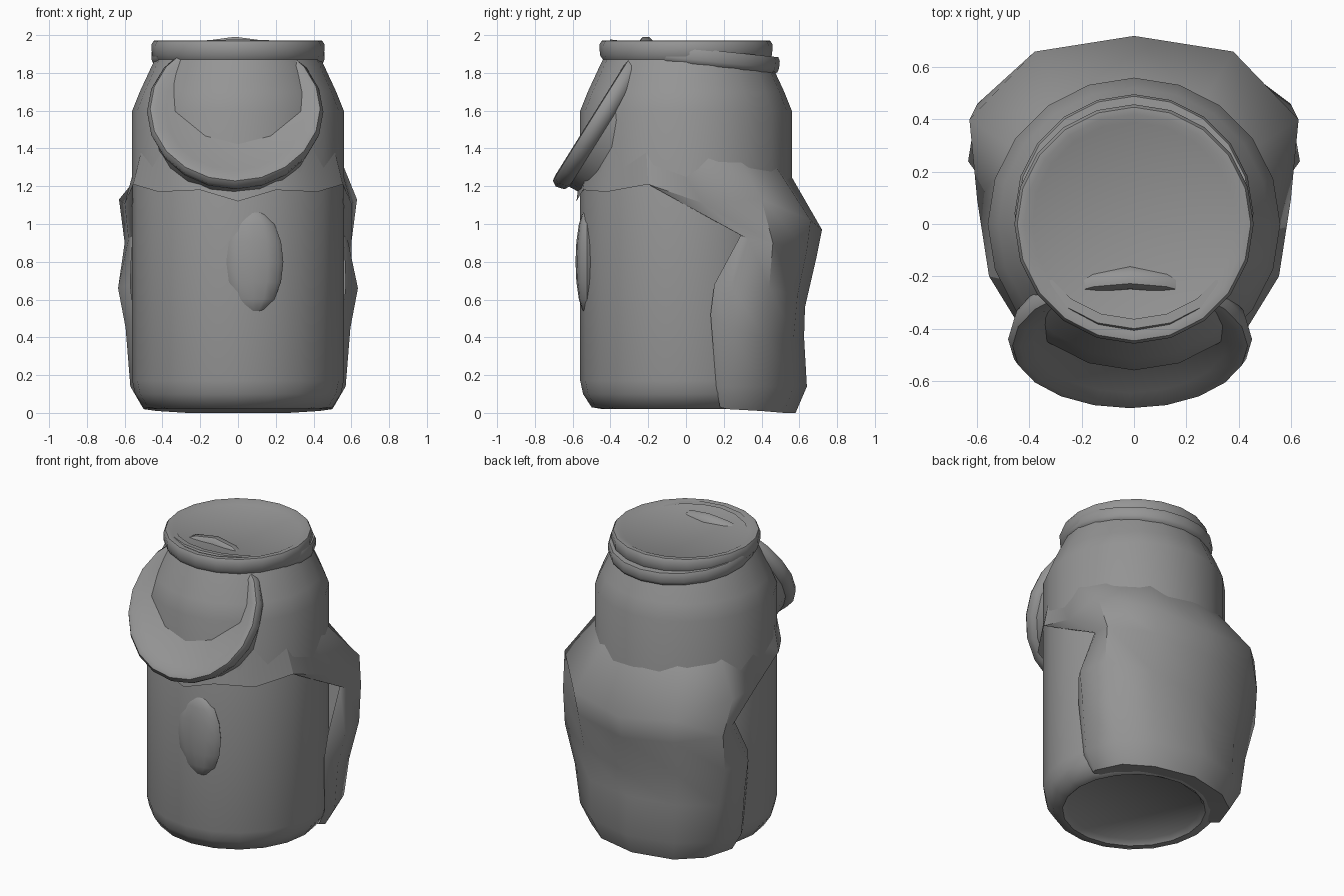
import bpy, bmesh, math

if "Cube" in bpy.data.objects:
    bpy.data.objects.remove(bpy.data.objects["Cube"])

grey = bpy.data.materials.new("dark_grey")
grey.diffuse_color = (.3, .3, .3, 1)
grey.use_nodes = True
grey.node_tree.nodes["Principled BSDF"].inputs["Base Color"].default_value = grey.diffuse_color


def finish(name, bm, angle=50):
    bmesh.ops.remove_doubles(bm, verts=bm.verts, dist=0.0005)
    bmesh.ops.recalc_face_normals(bm, faces=bm.faces)
    me = bpy.data.meshes.new(name)
    bm.to_mesh(me)
    bm.free()
    me.materials.append(grey)
    ob = bpy.data.objects.new(name, me)
    bpy.context.collection.objects.link(ob)
    bpy.ops.object.select_all(action='DESELECT')
    ob.select_set(True)
    bpy.context.view_layer.objects.active = ob
    bpy.ops.object.shade_smooth_by_angle(angle=math.radians(angle))
    return ob


def lathe(name, profile, loc=(0, 0, 0), tilt=0, n=20):
    """Spin a (radius, height) profile around z, then tilt about x."""
    bm = bmesh.new()
    rings = [[bm.verts.new((r * math.cos(2 * math.pi * i / n),
                            r * math.sin(2 * math.pi * i / n), z)) for i in range(n)]
             for r, z in profile]
    for a, b in zip(rings, rings[1:]):
        for i in range(n):
            j = (i + 1) % n
            bm.faces.new((a[i], a[j], b[j], b[i]))
    bmesh.ops.dissolve_degenerate(bm, dist=0.0001, edges=bm.edges)
    ob = finish(name, bm)
    ob.location = loc
    ob.rotation_euler.x = math.radians(tilt)
    return ob


def mirrored_sheet(name, rows):
    """Loft rows of right-hand points ending at x = 0, mirrored to the left."""
    bm = bmesh.new()
    grid = []
    for row in rows:
        full = list(row) + [(-x, y, z) for x, y, z in reversed(row[:-1])]
        grid.append([bm.verts.new(p) for p in full])
    for a, b in zip(grid, grid[1:]):
        for i in range(len(a) - 1):
            bm.faces.new((a[i], a[i + 1], b[i + 1], b[i]))
    return finish(name, bm)


# Jar body with shoulder, lid rim and recessed ends
lathe("jar_body", [(0, .05), (.41, .05), (.44, .02), (.5, .03), (.545, .1),
                   (.56, .17), (.56, 1.6), (.52, 1.7), (.455, 1.84), (.44, 1.87),
                   (.456, 1.895), (.458, 1.95), (.447, 1.97), (.42, 1.972),
                   (.39, 1.957), (0, 1.957)])

# Second rim slipping down at the back of the lid
lathe("slipped_rim", [(.42, -.06), (.45, -.04), (.457, -.02), (.457, .02),
                      (.447, .04), (.41, .04)], (0, .04, 1.89), -6)

# Tilted disc with a rounded lip, cutting through the front
lathe("front_disc", [(0, -.03), (.37, -.03), (.42, -.005), (.45, -.01),
                     (.467, -.04), (.455, -.085), (.43, -.1), (.42, -.28)],
      (-.015, -.475, 1.615), 58)

# Collar below the disc
mirrored_sheet("front_collar", [
    [(.47, -.22, 1.56), (.38, -.38, 1.5), (.2, -.5, 1.5), (0, -.53, 1.5)],
    [(.555, -.2, 1.21), (.42, -.42, 1.17), (.2, -.545, 1.18), (0, -.58, 1.12)]])

# Cape wrapped round the back, notched at each side and tucked under the base
mirrored_sheet("back_cape", [
    [(.47, -.22, 1.56), (.52, .05, 1.4), (.45, .28, 1.35), (.26, .46, 1.33), (0, .53, 1.3)],
    [(.555, -.2, 1.21), (.6, .09, 1.11), (.63, .4, 1.13), (.38, .66, 1.02), (0, .72, .97)],
    [(.56, .29, .94), (.58, .33, .92), (.6, .46, .9), (.36, .64, .86), (0, .69, .82)],
    [(.57, .15, .68), (.635, .24, .66), (.6, .44, .66), (.35, .59, .62), (0, .63, .56)],
    [(.555, .13, .52), (.595, .22, .45), (.54, .42, .4), (.32, .57, .4), (0, .625, .4)],
    [(.535, .16, .14), (.57, .22, .14), (.5, .42, .14), (.31, .57, .14), (0, .64, .14)],
    [(.48, .18, .03), (.5, .22, .02), (.43, .4, .01), (.27, .52, 0), (0, .58, 0)],
    [(.4, .15, .03), (.39, .18, .03), (.34, .27, .03), (.2, .38, .03), (0, .43, .03)]])

# Slight bulge on the front wall
bm = bmesh.new()
bmesh.ops.create_uvsphere(bm, u_segments=12, v_segments=8, radius=1)
bmesh.ops.scale(bm, vec=(.16, .06, .28), verts=bm.verts)
finish("front_bulge", bm).location = (.08, -.525, .8)
